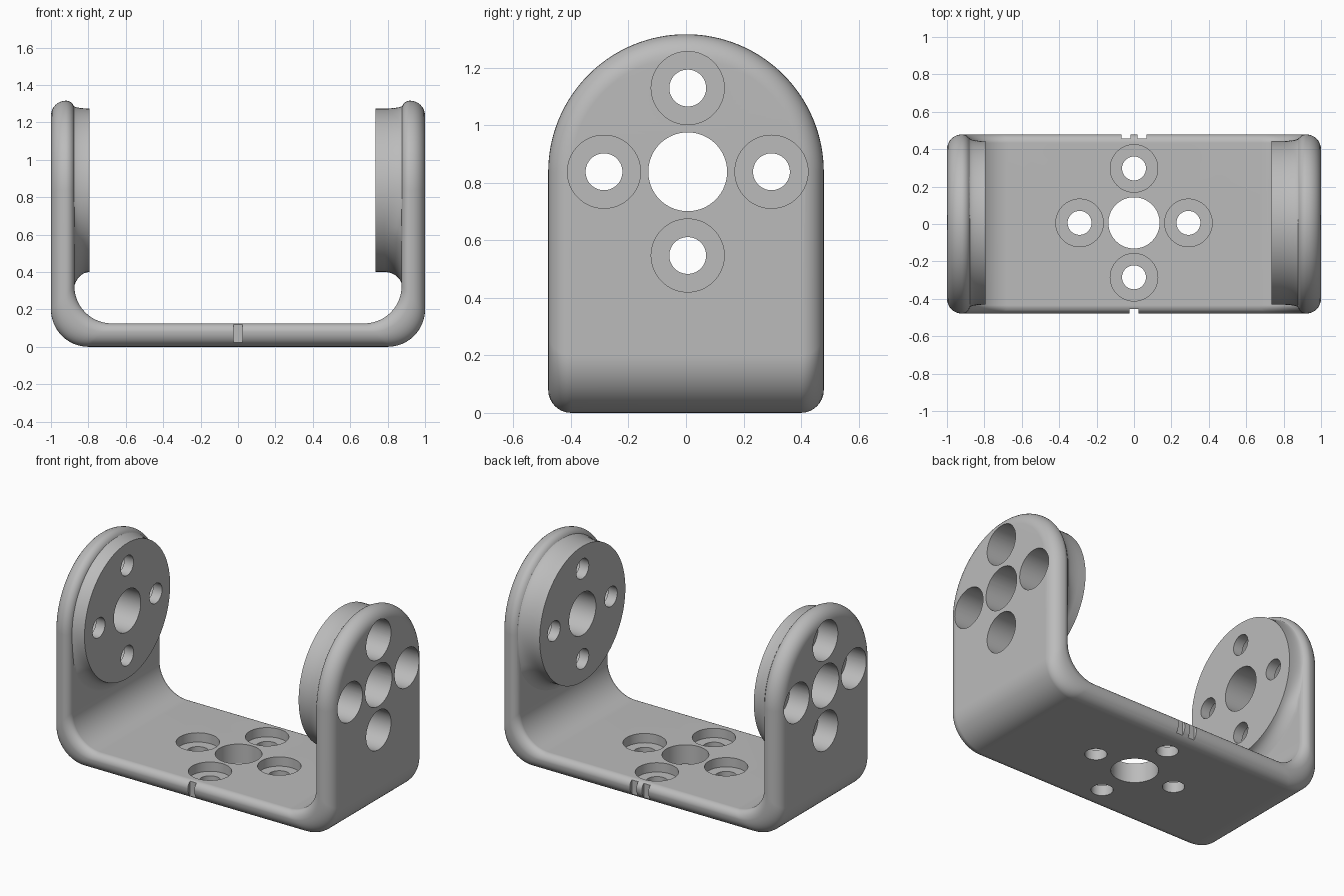
import bpy, bmesh, math
from mathutils import Matrix

if "Cube" in bpy.data.objects:
    bpy.data.objects.remove(bpy.data.objects["Cube"])

HALF_W, THICK, ARM_Z, BEND = 0.479, 0.125, 0.837, 0.2
HOLE_Y = 0.006            # hole patterns and collars sit slightly off centre
OUT_R, IN_R = 0.08, 0.045  # edge rounding outside / inside

metal = bpy.data.materials.new("grey_metal")
metal.diffuse_color = (0.5, 0.5, 0.5, 1)
metal.use_nodes = True
metal.node_tree.nodes["Principled BSDF"].inputs["Base Color"].default_value = metal.diffuse_color


def make_object(name, bm):
    bmesh.ops.remove_doubles(bm, verts=bm.verts, dist=1e-5)
    bmesh.ops.recalc_face_normals(bm, faces=bm.faces)
    mesh = bpy.data.meshes.new(name)
    bm.to_mesh(mesh)
    bm.free()
    mesh.materials.append(metal)
    ob = bpy.data.objects.new(name, mesh)
    bpy.context.collection.objects.link(ob)
    return ob


def bridge(bm, rings):
    n = len(rings[0])
    for a, b in zip(rings, rings[1:]):
        for i in range(n):
            j = (i + 1) % n
            bm.faces.new((a[i], a[j], b[j], b[i]))


# U-shaped bracket: rounded cross-section carried along base, bends and domed arms
layers = []
for k in range(9):
    a = k / 8 * math.pi / 2
    layers.append((OUT_R * (1 - math.cos(a)), OUT_R * (1 - math.sin(a))))
for k in range(1, 9):
    a = k / 8 * math.pi / 2
    layers.append((OUT_R + IN_R * math.sin(a), IN_R * (1 - math.cos(a))))


def bend_point(a):
    return lambda t, d: (1 - t - BEND + BEND * math.sin(a),
                         t + BEND - BEND * math.cos(a), HALF_W - d)


def dome_point(a):
    return lambda t, d: (1 - t, ARM_Z + (HALF_W - d) * math.sin(a),
                         (HALF_W - d) * math.cos(a))


half = [bend_point(k / 16 * math.pi / 2) for k in range(17)]
half += [dome_point(k / 32 * math.pi / 2) for k in range(33)]
stations = [(-1, f) for f in reversed(half)] + [(1, f) for f in half]

bm = bmesh.new()
rings = []
for sx, f in stations:
    pts = [f(t, d) for t, d in layers]
    ring = [(sx * x, w, z) for x, z, w in pts]
    ring += [(sx * x, -w, z) for x, z, w in reversed(pts)]
    rings.append([bm.verts.new(p) for p in ring])
bridge(bm, rings)
bracket = make_object("bracket", bm)


# Round collars on the inner side of each arm, flared into the wall
def collar(name, sx, face_x, flare_x, flare_max):
    bm = bmesh.new()
    n, r0, end_x = 96, 0.437, 0.882
    profile = [(face_x, 0.0)] if flare_x > face_x else []
    for k in range(9):
        b = k / 8 * math.pi / 2
        profile.append((flare_x + (end_x - flare_x) * math.sin(b), 1 - math.cos(b)))
    profile.append((0.92, -1))
    rings = []
    for x, amount in profile:
        ring = []
        for i in range(n):
            th = 2 * math.pi * i / n
            c, s = math.cos(th), math.sin(th)
            ext = 0.018
            if s < 0:      # flare widens below, up to the arm's edges
                ext = min(flare_max, 0.455 / max(abs(c), 0.01) - r0)
            r = r0 + ext * amount if amount >= 0 else 0.41
            ring.append(bm.verts.new((sx * x, HOLE_Y + r * c, ARM_Z + r * s)))
        rings.append(ring)
    bridge(bm, rings)
    bm.faces.new(rings[0])
    bm.faces.new(rings[-1])
    return make_object(name, bm)


collars = [collar("left_collar", -1, 0.795, 0.795, 0.12),
           collar("right_collar", 1, 0.735, 0.785, 0.095)]


# Cutters
def cylinder(axis, centre, radius, lo, hi):
    bm = bmesh.new()
    mid = (lo + hi) / 2
    if axis == "x":
        m = Matrix.Translation((mid, centre[0], centre[1])) @ Matrix.Rotation(math.pi / 2, 4, "Y")
    else:
        m = Matrix.Translation((centre[0], centre[1], mid))
    bmesh.ops.create_cone(bm, cap_ends=True, segments=64, radius1=radius,
                          radius2=radius, depth=hi - lo, matrix=m)
    return make_object("hole_cutter", bm)


def box(x, y, z, sx, sy, sz):
    bm = bmesh.new()
    bmesh.ops.create_cube(bm, size=1, matrix=Matrix.Translation((x, y, z))
                          @ Matrix.Diagonal((sx, sy, sz, 1)))
    return make_object("notch_cutter", bm)


def combine(target, tool, operation):
    mod = target.modifiers.new("cut", "BOOLEAN")
    mod.operation, mod.solver, mod.object = operation, "EXACT", tool
    bpy.context.view_layer.objects.active = target
    bpy.ops.object.modifier_apply(modifier=mod.name)
    bpy.data.objects.remove(tool)


def hole_pattern(axis, centre, through, bore, r_centre):
    combine(bracket, cylinder(axis, centre, r_centre, *through), "DIFFERENCE")
    for du, dv in ((1, 0), (-1, 0), (0, 1), (0, -1)):
        c = (centre[0] + 0.291 * du, centre[1] + 0.291 * dv)
        combine(bracket, cylinder(axis, c, 0.064, *through), "DIFFERENCE")
        combine(bracket, cylinder(axis, c, 0.127, *bore), "DIFFERENCE")


for c in collars:
    combine(bracket, c, "UNION")

# Screw holes with counterbores in the arms and base
hole_pattern("x", (HOLE_Y, 0.838), (0.6, 1.1), (0.80, 1.1), 0.137)
hole_pattern("x", (HOLE_Y, 0.838), (-1.1, -0.6), (-1.1, -0.86), 0.137)
hole_pattern("z", (0.0, HOLE_Y), (-0.1, 0.3), (0.065, 0.3), 0.137)

# Alignment notches: one in front, two at the back
for x, y in ((0, -0.505), (-0.043, 0.508), (0.043, 0.508)):
    combine(bracket, box(x, y, 0.07, 0.046, 0.1, 0.2), "DIFFERENCE")

# Smooth rounded areas, crisp hole edges
bpy.ops.object.select_all(action="DESELECT")
bracket.select_set(True)
bpy.context.view_layer.objects.active = bracket
bpy.ops.object.shade_smooth_by_angle(angle=math.radians(30))
wn = bracket.modifiers.new("flat_normals", "WEIGHTED_NORMAL")
wn.keep_sharp = True
